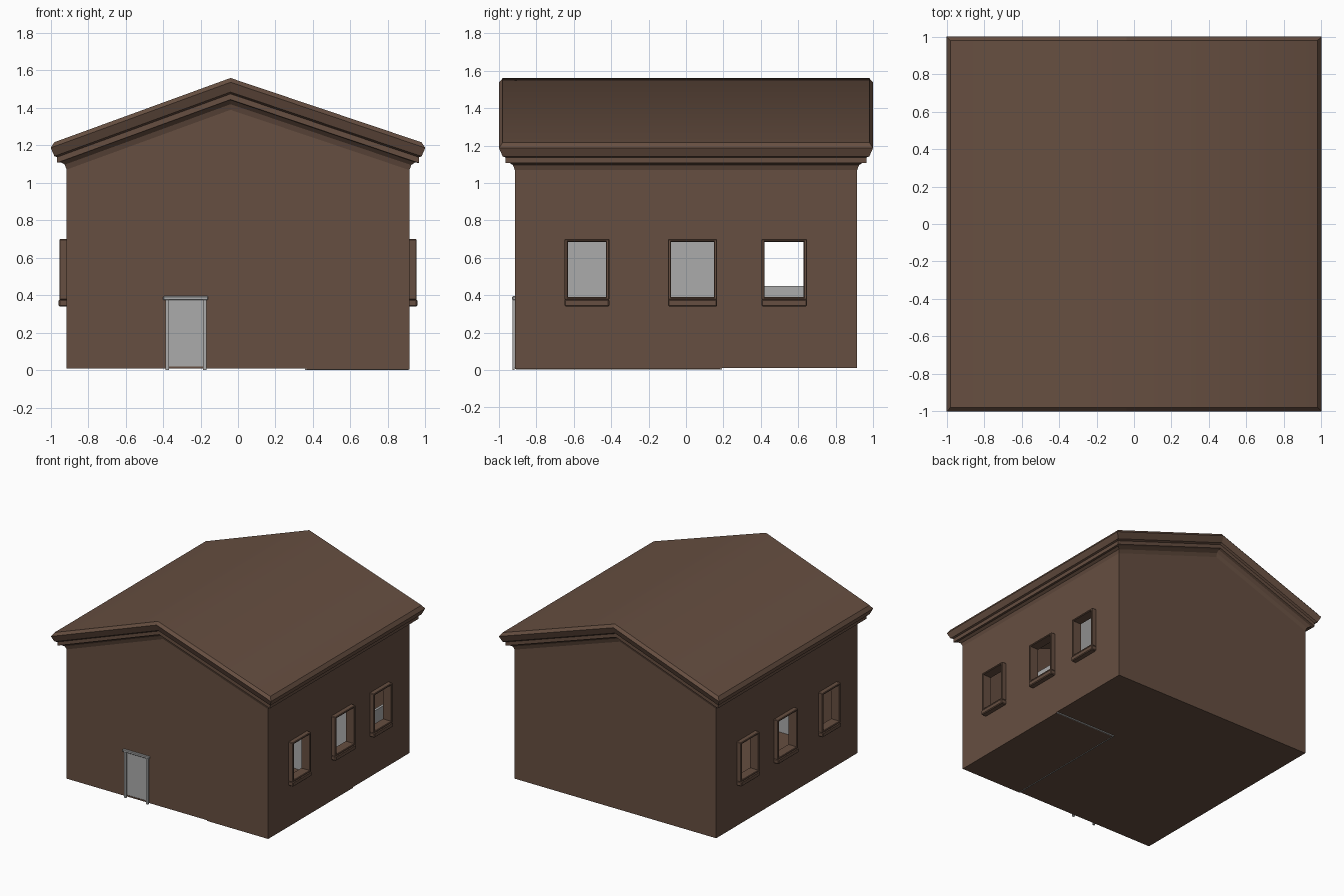
import bpy
import bmesh

cube = bpy.data.objects.get("Cube")
if cube:
    bpy.data.objects.remove(cube, do_unlink=True)


def make_material(name, colour):
    mat = bpy.data.materials.new(name)
    mat.use_nodes = True
    mat.diffuse_color = (*colour, 1)
    mat.node_tree.nodes["Principled BSDF"].inputs["Base Color"].default_value = (*colour, 1)
    return mat


BROWN = make_material("brown", (0.133, 0.077, 0.052))
GREY = make_material("grey", (0.41, 0.41, 0.41))

WALL = 0.915        # half width of the walls
INNER = 0.875       # half width of the inside
RIDGE_X, RIDGE_Z = -0.04, 1.56
EAVE_Z = 1.21       # roof height above x = -1 and x = 1


def add_object(name, bm, mat):
    bmesh.ops.recalc_face_normals(bm, faces=bm.faces)
    mesh = bpy.data.meshes.new(name)
    bm.to_mesh(mesh)
    bm.free()
    mesh.materials.append(mat)
    obj = bpy.data.objects.new(name, mesh)
    bpy.context.collection.objects.link(obj)
    return obj


def box(name, x, y, z, mat, bevel=0):
    """Box from (low, high) pairs on each axis."""
    bm = bmesh.new()
    bmesh.ops.create_cube(bm, size=1)
    for v in bm.verts:
        for axis, (low, high) in enumerate((x, y, z)):
            v.co[axis] = high if v.co[axis] > 0 else low
    if bevel:
        bmesh.ops.bevel(bm, geom=bm.edges[:], offset=bevel, segments=1, affect='EDGES')
    return add_object(name, bm, mat)


def roof_height(x, drop):
    reach = 1 - RIDGE_X if x > RIDGE_X else 1 + RIDGE_X
    return RIDGE_Z - drop - (RIDGE_Z - EAVE_Z) * abs(x - RIDGE_X) / reach


def gable_loft(name, rings, mat, smooth_top=False):
    """Loft of six-point rings: (half size, drop below roof, flat height or None)."""
    bm = bmesh.new()
    loops = []
    for half, drop, flat in rings:
        plan = [(-half, -half), (RIDGE_X, -half), (half, -half),
                (half, half), (RIDGE_X, half), (-half, half)]
        loops.append([bm.verts.new((x, y, roof_height(x, drop) if flat is None else flat))
                      for x, y in plan])
    for a, b in zip(loops, loops[1:]):
        for i in range(6):
            j = (i + 1) % 6
            bm.faces.new((a[i], a[j], b[j], b[i]))
    for loop, smooth in ((loops[0], False), (loops[-1], smooth_top)):
        for corners in ((0, 1, 4, 5), (1, 2, 3, 4)):
            bm.faces.new([loop[i] for i in corners]).smooth = smooth
    return add_object(name, bm, mat)


def cut(target, cutter):
    cutter.hide_render = True
    mod = target.modifiers.new(cutter.name, 'BOOLEAN')
    mod.operation = 'DIFFERENCE'
    mod.solver = 'EXACT'
    mod.object = cutter
    bpy.context.view_layer.objects.active = target
    bpy.ops.object.modifier_apply(modifier=mod.name)
    bpy.data.objects.remove(cutter, do_unlink=True)


# Hollow walls with floor
walls = gable_loft("walls", [(WALL, 0, 0.01), (WALL, 0.16, None)], BROWN)
cut(walls, gable_loft("room_cutter", [(INNER, 0, 0.02), (INNER, 0.18, None)], BROWN))

# Roof with moulded cornice following eaves and gables, soft across the ridge
profile = [(0.915, 0.17), (0.925, 0.14), (0.945, 0.12), (0.965, 0.115), (0.965, 0.085),
           (0.98, 0.075), (1.0, 0.023), (0.98, 0.0)]
gable_loft("roof", [(h, d, None) for h, d in profile], BROWN, smooth_top=True)

# Windows on both sides: centre and outer half width
BAR = 0.018
for side, label in ((1, "left"), (-1, "right")):
    def span(a, b):
        return tuple(sorted((side * a, side * b)))

    for n, (y, half) in enumerate(((-0.53, 0.12), (0.035, 0.132), (0.525, 0.122)), 1):
        name = f"{label}_window_{n}"
        low, high = y - half, y + half
        cut(walls, box(name + "_cutter", span(0.8, 1), (low + BAR, high - BAR),
                       (0.39, 0.685), BROWN))
        depth = span(0.90, 0.953)
        for part, edge in (("front", low), ("back", high - BAR)):
            box(f"{name}_{part}_jamb", depth, (edge, edge + BAR), (0.375, 0.70), BROWN, 0.004)
        box(name + "_head", depth, (low, high), (0.685, 0.70), BROWN, 0.004)
        box(name + "_bottom_rail", depth, (low, high), (0.375, 0.39), BROWN, 0.004)
        box(name + "_sill", span(0.90, 0.957), (low, high), (0.34, 0.378), BROWN, 0.006)

# Door recessed between jambs in a cut opening
cut(walls, box("door_cutter", (-0.38, -0.175), (-1, -0.8), (0.021, 0.385), BROWN))
box("door", (-0.375, -0.18), (-0.912, -0.87), (0.012, 0.38), GREY)
DOOR_Y = (-0.927, -0.87)
for label, x in (("right", -0.387), ("left", -0.187)):
    box(f"door_{label}_jamb", (x, x + 0.018), DOOR_Y, (0.011, 0.38), GREY)
    box(f"door_{label}_foot", (x, x + 0.018), (-0.927, -0.916), (0.0, 0.011), GREY)
box("door_head", (-0.40, -0.16), (-0.929, -0.87), (0.374, 0.395), GREY, 0.004)

# Corner room: floor plate and two partitions
box("corner_room_floor", (0.365, WALL), (-WALL, 0.185), (0.004, 0.022), BROWN)
box("side_partition", (0.357, 0.365), (-0.91, 0.193), (0.002, 0.95), GREY)
box("back_partition", (0.357, 0.91), (0.185, 0.193), (0.002, 0.95), GREY)

# Low screen behind the rear window
box("low_screen", (0.80, 0.82), (0.38, INNER), (0.02, 0.45), GREY)
